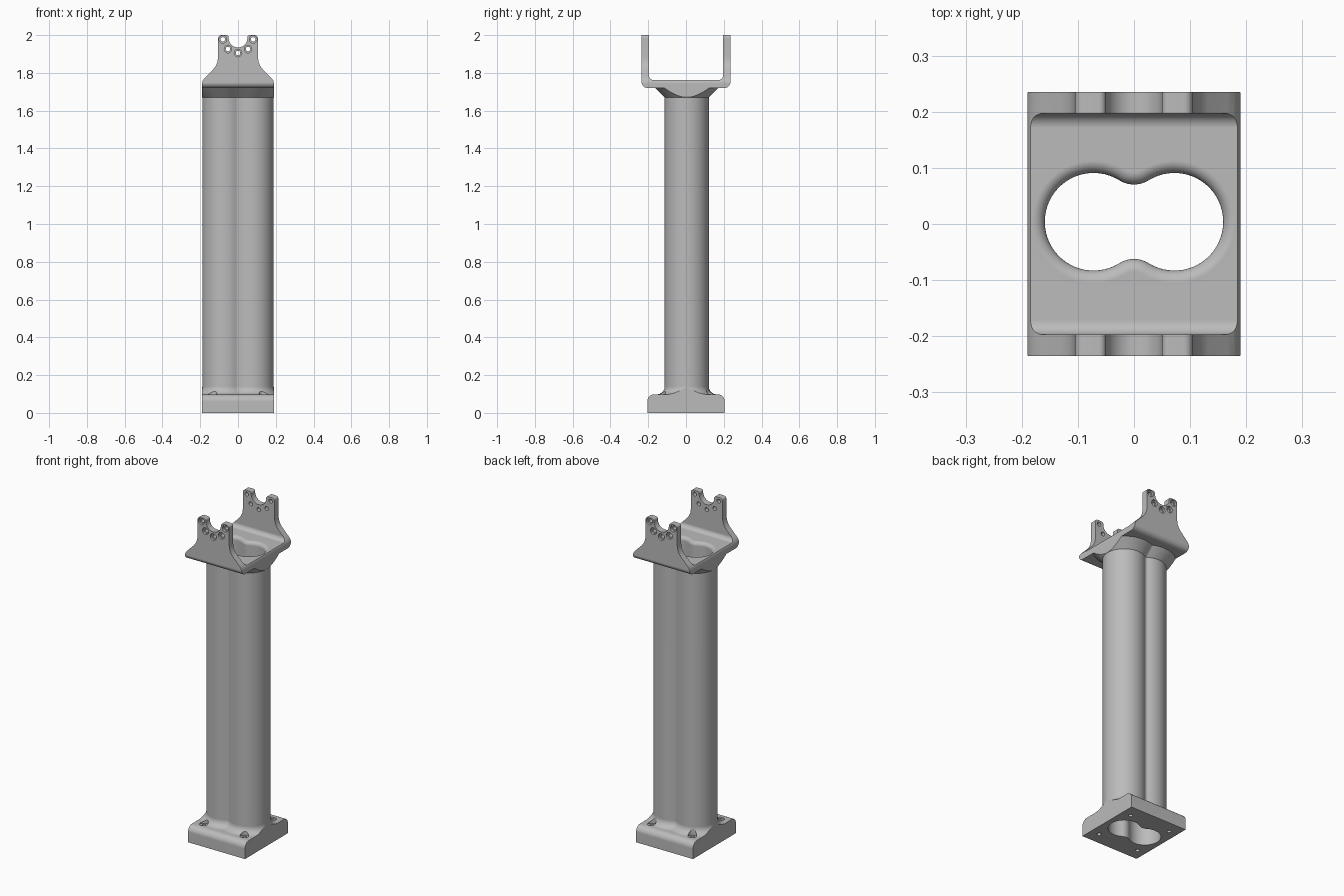
import bpy
import bmesh
from math import sin, cos, pi, atan2, sqrt

cube = bpy.data.objects.get("Cube")
if cube:
    bpy.data.objects.remove(cube)

HALF_W = 0.19      # half width of the whole post
LOBE_X = 0.072     # lobe centre of the twin-bore section
SHIFT_Y = 0.004
BORE, SHAFT, FLARE = 0.087, 0.117, 0.167

grey = bpy.data.materials.new("plain grey")
grey.use_nodes = True
grey.diffuse_color = (0.5, 0.5, 0.5, 1)
grey.node_tree.nodes["Principled BSDF"].inputs["Base Color"].default_value = grey.diffuse_color


def loft(name, rings):
    """Skin a stack of equal-length rings and cap both ends."""
    bm = bmesh.new()
    rows = [[bm.verts.new(p) for p in ring] for ring in rings]
    n = len(rows[0])
    for a, b in zip(rows, rows[1:]):
        for i in range(n):
            j = (i + 1) % n
            bm.faces.new((a[i], a[j], b[j], b[i]))
    bm.faces.new(rows[0])
    bm.faces.new(rows[-1])
    bmesh.ops.recalc_face_normals(bm, faces=bm.faces)
    mesh = bpy.data.meshes.new(name)
    bm.to_mesh(mesh)
    bm.free()
    mesh.materials.append(grey)
    obj = bpy.data.objects.new(name, mesh)
    bpy.context.collection.objects.link(obj)
    return obj


def prism(name, outline, axis, lo, hi):
    """Extrude a 2D outline along x, y or z."""
    place = {"x": lambda u, v, w: (w, u, v),
             "y": lambda u, v, w: (u, w, v),
             "z": lambda u, v, w: (u, v, w)}[axis]
    return loft(name, [[place(u, v, w) for u, v in outline] for w in (lo, hi)])


def arc(cu, cv, r, start, end, steps=8):
    angles = [start + (end - start) * i / steps for i in range(steps + 1)]
    return [(cu + r * cos(a), cv + r * sin(a)) for a in angles]


def mirrored(half):
    return half + [(-u, v) for u, v in reversed(half)]


def combine(target, other, operation):
    mod = target.modifiers.new("combine", "BOOLEAN")
    mod.operation, mod.solver, mod.object = operation, "EXACT", other
    bpy.context.view_layer.objects.active = target
    bpy.ops.object.modifier_apply(modifier=mod.name)
    bpy.data.objects.remove(other)


def drill(target, axis, u, v, r, lo, hi):
    combine(target, prism("drill", arc(u, v, r, 0, 2 * pi * 23 / 24, 23), axis, lo, hi),
            "DIFFERENCE")


def twin_ring(z, r):
    """Two overlapping circles whose waists are blended by a fillet."""
    f = max(0.136 - r, 0.004)
    h = sqrt((r + f) ** 2 - LOBE_X ** 2)
    a = atan2(h, -LOBE_X)
    half = arc(LOBE_X, 0, r, -a, a, 40) + arc(0, h, f, a - pi, -a, 10)[1:-1]
    return [(x, y + SHIFT_Y, z) for x, y in half + [(-x, -y) for x, y in half]]


# Column: filleted foot, long shaft, tapered neck
foot = arc(SHAFT + 0.042, 0.14, 0.042, 1.5 * pi, pi)
profile = [(0.162, 0.05), (0.162, 0.097)] + foot + [(SHAFT, 1.67), (FLARE, 1.72), (FLARE, 1.74)]
post = loft("pedestal", [twin_ring(z, r) for r, z in profile])

# Base plate with rounded front and back top edges
base = prism("base_plate", mirrored([(0.205, 0)] + arc(0.168, 0.061, 0.037, 0, pi / 2)),
             "x", -0.21, 0.21)
combine(post, base, "UNION")

# Cradle: U-shaped channel trimmed to the lug outline
channel = (arc(0.204, 1.751, 0.031, -pi / 2, 0) + [(0.235, 2.05), (0.197, 2.05)]
           + arc(0.171, 1.788, 0.026, 0, -pi / 2))
cradle = prism("cradle", mirrored(channel), "x", -0.21, 0.21)
lug = [(0.2, 1.6), (0.2, 1.725), (0.19, 1.745), (0.187, 1.758), (0.179, 1.77), (0.167, 1.783),
       (0.132, 1.818), (0.118, 1.836), (0.109, 1.858), (0.105, 1.885)]
lug += arc(0.089, 1.984, 0.016, 0, pi / 2, 6) + arc(0.062, 1.988, 0.012, pi / 2, pi, 6)
lug += arc(0, 1.985, 0.05, 0, -pi / 2, 12)[:-1]
combine(cradle, prism("lug_outline", mirrored(lug), "y", -0.3, 0.3), "INTERSECT")

# Lug holes, counterbored on the outer faces
for x, z in ((-0.08, 1.977), (-0.053, 1.926), (0, 1.905), (0.053, 1.926), (0.08, 1.977)):
    drill(cradle, "y", x, z, 0.012, -0.3, 0.3)
    for lo, hi in ((-0.3, -0.222), (0.222, 0.3)):
        drill(cradle, "y", x, z, 0.02, lo, hi)
combine(post, cradle, "UNION")

# Trim the sides flat
square = [(-HALF_W, -0.3), (HALF_W, -0.3), (HALF_W, 0.3), (-HALF_W, 0.3)]
combine(post, prism("side_trim", square, "z", -0.1, 2.1), "INTERSECT")

# Twin bore with a rounded mouth
mouth = arc(BORE + 0.022, 1.74, 0.022, pi, pi / 2, 7)
bore = [(BORE, -0.1)] + mouth + [(BORE + 0.022, 1.775)]
combine(post, loft("bore", [twin_ring(z, r) for r, z in bore]), "DIFFERENCE")

# Base bolt holes and their clearance pockets
for x in (-0.135, 0.135):
    for y in (-0.132, 0.132):
        drill(post, "z", x, y, 0.012, -0.1, 0.2)
        drill(post, "z", x, y, 0.024, 0.09, 0.2)

# Smooth shading with crisp edges
bpy.ops.object.select_all(action="DESELECT")
post.select_set(True)
bpy.context.view_layer.objects.active = post
bpy.ops.object.shade_smooth_by_angle(angle=pi / 6)
weighted = post.modifiers.new("weighted normals", "WEIGHTED_NORMAL")
weighted.keep_sharp = True
